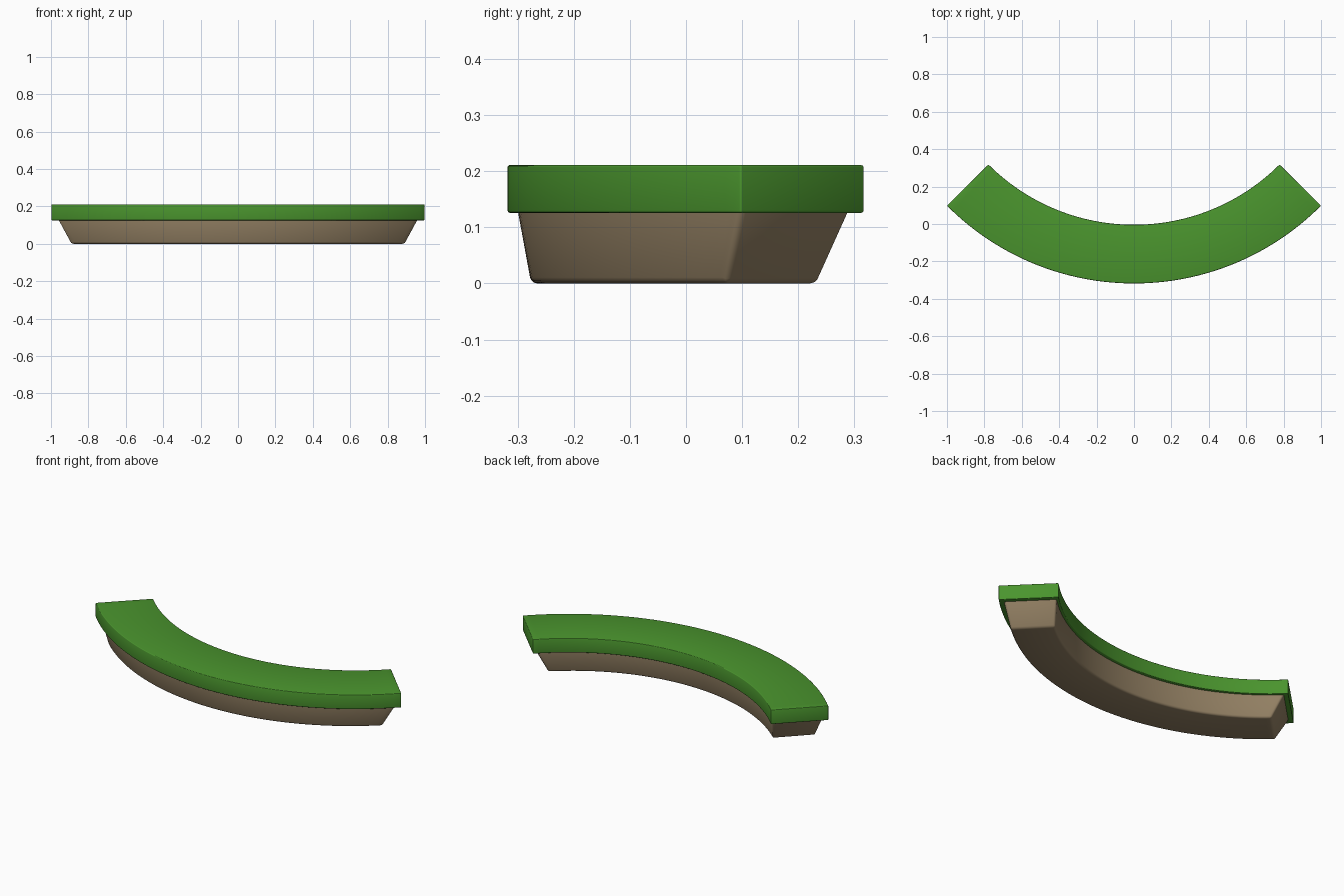
import bpy, bmesh, math

if "Cube" in bpy.data.objects:
    bpy.data.objects.remove(bpy.data.objects["Cube"])

SEGMENTS = 56


def material(name, rgb):
    m = bpy.data.materials.new(name)
    m.diffuse_color = (*rgb, 1.0)
    m.use_nodes = True
    m.node_tree.nodes["Principled BSDF"].inputs["Base Color"].default_value = m.diffuse_color
    return m


def arc(mid_y, corner, z):
    """Circular arc through both mirrored corners and the middle point."""
    cx, cy = corner
    sag = cy - mid_y
    r = (cx * cx + sag * sag) / (2 * sag)
    half = math.asin(cx / r)
    pts = []
    for i in range(SEGMENTS + 1):
        a = half * (2 * i / SEGMENTS - 1)
        pts.append((r * math.sin(a), mid_y + r - r * math.cos(a), z))
    return pts


def curved_bar(name, low, high, bevel, mat):
    """Loft between two levels: (z, outer mid, outer corner, inner mid, inner corner)."""
    rails = [arc(low[1], low[2], low[0]), arc(low[3], low[4], low[0]),
             arc(high[3], high[4], high[0]), arc(high[1], high[2], high[0])]
    bm = bmesh.new()
    rings = [[bm.verts.new(p) for p in ring] for ring in zip(*rails)]
    for a, b in zip(rings, rings[1:]):
        for k in range(4):
            n = (k + 1) % 4
            bm.faces.new((a[k], a[n], b[n], b[k]))
    bm.faces.new(rings[0])
    bm.faces.new(rings[-1])
    bmesh.ops.recalc_face_normals(bm, faces=bm.faces)
    me = bpy.data.meshes.new(name)
    bm.to_mesh(me)
    bm.free()
    me.materials.append(mat)
    ob = bpy.data.objects.new(name, me)
    bpy.context.collection.objects.link(ob)
    bpy.ops.object.select_all(action='DESELECT')
    ob.select_set(True)
    bpy.context.view_layer.objects.active = ob
    mod = ob.modifiers.new("rounded_edges", 'BEVEL')
    mod.width = bevel
    mod.segments = 3
    mod.limit_method = 'ANGLE'
    mod.angle_limit = math.radians(30)
    bpy.ops.object.modifier_apply(modifier=mod.name)
    bpy.ops.object.shade_smooth_by_angle(angle=math.radians(35))
    return ob


green = material("grass_green", (0.069, 0.300, 0.027))
brown = material("earth_brown", (0.290, 0.215, 0.125))

# Grass slab: quarter ring with straight walls
slab = (-0.318, (1.0, 0.098), -0.004, (0.778, 0.318))
curved_bar("grass_top", (0.126, *slab), (0.211, *slab), 0.004, green)

# Earth base: tapers inward towards the ground, top tucked into the slab
curved_bar("earth_base",
           (0.0, -0.276, (0.895, 0.071), -0.044, (0.733, 0.236)),
           (0.142, -0.302, (0.972, 0.102), -0.020, (0.774, 0.300)),
           0.011, brown)
